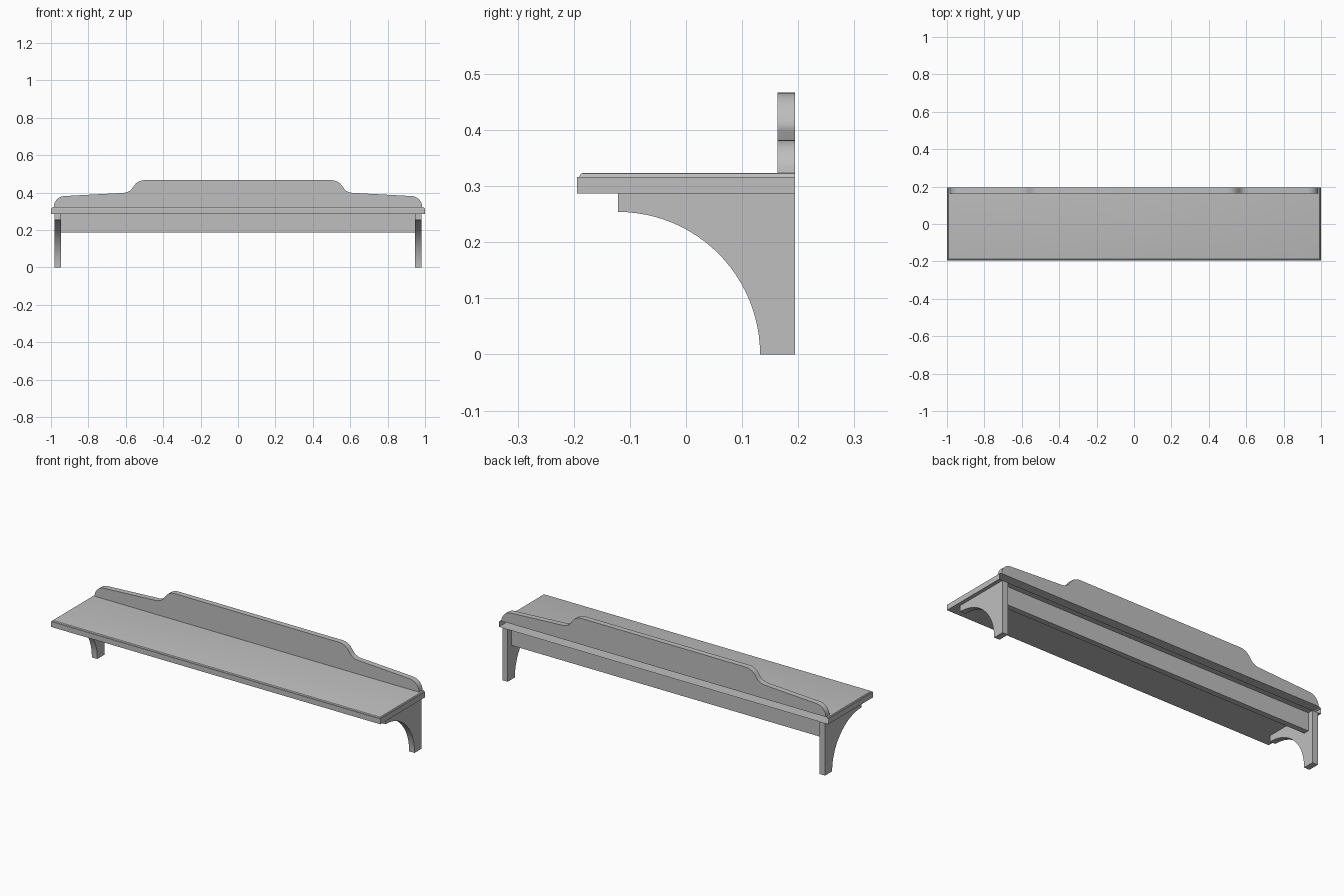
import bpy, bmesh, math

if "Cube" in bpy.data.objects:
    bpy.data.objects.remove(bpy.data.objects["Cube"])

paint = bpy.data.materials.new("grey_paint")
paint.diffuse_color = (0.52, 0.52, 0.52, 1)
paint.use_nodes = True
paint.node_tree.nodes["Principled BSDF"].inputs["Base Color"].default_value = paint.diffuse_color


def finish(bm, name, smooth=True):
    bmesh.ops.recalc_face_normals(bm, faces=bm.faces)
    me = bpy.data.meshes.new(name)
    bm.to_mesh(me)
    bm.free()
    me.materials.append(paint)
    ob = bpy.data.objects.new(name, me)
    bpy.context.collection.objects.link(ob)
    if smooth:
        bpy.ops.object.select_all(action='DESELECT')
        bpy.context.view_layer.objects.active = ob
        ob.select_set(True)
        bpy.ops.object.shade_smooth_by_angle(angle=math.radians(30))
    return ob


def extrude(points, offset, name, smooth=True):
    """Fill a closed outline and push it along offset."""
    bm = bmesh.new()
    face = bm.faces.new([bm.verts.new(p) for p in points])
    geo = bmesh.ops.extrude_face_region(bm, geom=[face])
    bmesh.ops.translate(bm, vec=offset, verts=[v for v in geo["geom"] if isinstance(v, bmesh.types.BMVert)])
    return finish(bm, name, smooth)


BACK = 0.194

# Shelf: moulded edge swept round the front and both ends, open along the back
edge = [(0, 0.287), (0, 0.3165), (0.004, 0.3165)]
edge += [(0.010 - 0.006 * math.cos(a), 0.3165 + 0.0065 * math.sin(a))
         for a in (math.radians(d) for d in (30, 60, 90))]
bm = bmesh.new()
rings = []
for inset, z in edge:
    x, y = 1 - inset, -BACK + inset
    rings.append([bm.verts.new(p) for p in ((-x, BACK, z), (-x, y, z), (x, y, z), (x, BACK, z))])
for low, high in zip(rings, rings[1:]):
    for i in range(3):
        bm.faces.new((low[i], low[i + 1], high[i + 1], high[i]))
bm.faces.new(rings[0])
bm.faces.new(rings[-1])
finish(bm, "shelf")

# Backboard: right half of the shaped top, mirrored to the left
half = [(0.99, 0.323)]
half += [(0.925 + 0.06 * math.cos(a), 0.323 + 0.059 * math.sin(a))
         for a in (math.radians(d) for d in range(0, 91, 10))]
half += [(0.61, 0.399), (0.595, 0.402), (0.58, 0.409), (0.568, 0.42), (0.558, 0.434),
         (0.546, 0.449), (0.532, 0.459), (0.516, 0.465), (0.50, 0.467)]
outline = half + [(-x, z) for x, z in reversed(half)]
extrude([(x, 0.163, z) for x, z in outline], (0, BACK - 0.163, 0), "backboard")

# Apron rail under the shelf, set in from the back
extrude([(-0.948, 0.132, 0.188), (0.948, 0.132, 0.188), (0.948, 0.132, 0.287), (-0.948, 0.132, 0.287)],
        (0, 0.031, 0), "apron", False)

# Brackets with a quarter-round cut-out
arc = [(-0.121 + 0.253 * math.cos(a), 0.254 * math.sin(a))
       for a in (math.radians(90 * i / 24) for i in range(25))]
profile = [(BACK, 0)] + arc + [(-0.121, 0.287), (BACK, 0.287)]
for side, name in ((-1, "left_bracket"), (1, "right_bracket")):
    extrude([(side * 0.947, y, z) for y, z in profile], (side * 0.033, 0, 0), name)
